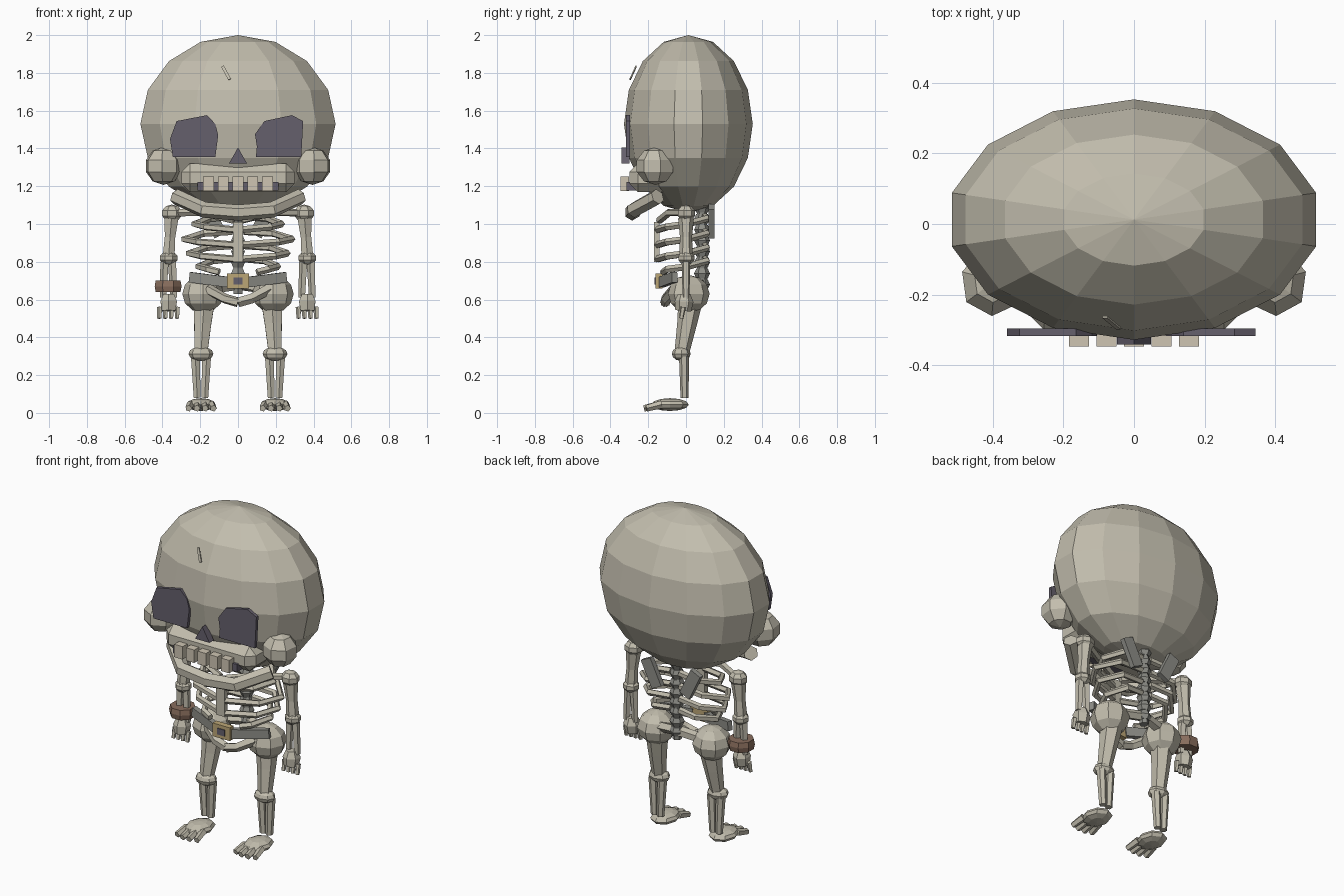
import bpy, bmesh, math
from mathutils import Vector, Matrix

if "Cube" in bpy.data.objects:
    bpy.data.objects.remove(bpy.data.objects["Cube"])


def mat(name, r, g, b):
    m = bpy.data.materials.new(name)
    m.diffuse_color = (r, g, b, 1)
    m.use_nodes = True
    m.node_tree.nodes["Principled BSDF"].inputs["Base Color"].default_value = m.diffuse_color
    return m


BONE = mat("bone", 0.54, 0.51, 0.42)
TOOTH = mat("tooth ivory", 0.62, 0.56, 0.45)
GREY = mat("grey bone", 0.27, 0.27, 0.245)
DARK = mat("dark violet", 0.13, 0.115, 0.15)
BROWN = mat("brown leather", 0.25, 0.155, 0.11)
BRASS = mat("brass", 0.50, 0.38, 0.18)


def finish(name, bm, material):
    bmesh.ops.recalc_face_normals(bm, faces=bm.faces)
    me = bpy.data.meshes.new(name)
    bm.to_mesh(me)
    bm.free()
    me.materials.append(material)
    ob = bpy.data.objects.new(name, me)
    bpy.context.collection.objects.link(ob)
    return ob


def ball(name, c, r, seg=8, rings=6, material=BONE, turn=0.0):
    bm = bmesh.new()
    bmesh.ops.create_uvsphere(bm, u_segments=seg, v_segments=rings, radius=1)
    M = Matrix.Translation(c) @ Matrix.Rotation(turn, 4, 'Z') @ Matrix.Diagonal((*r, 1))
    bmesh.ops.transform(bm, matrix=M, verts=bm.verts)
    return finish(name, bm, material)


def box(name, c, size, material=BONE, rot=(0, 0, 0), bevel=0.0):
    bm = bmesh.new()
    bmesh.ops.create_cube(bm, size=1)
    bmesh.ops.scale(bm, vec=size, verts=bm.verts)
    if bevel:
        bmesh.ops.bevel(bm, geom=bm.edges[:], offset=bevel, segments=1, affect='EDGES')
    R = Matrix.Rotation(rot[2], 4, 'Z') @ Matrix.Rotation(rot[1], 4, 'Y') @ Matrix.Rotation(rot[0], 4, 'X')
    bmesh.ops.transform(bm, matrix=Matrix.Translation(c) @ R, verts=bm.verts)
    return finish(name, bm, material)


def tube(name, pts, radii, sides=6, material=BONE):
    """Bone swept along a path, with one radius per point."""
    pts = [Vector(p) for p in pts]
    if not isinstance(radii, (list, tuple)):
        radii = [radii] * len(pts)
    bm, rows = bmesh.new(), []
    for i, p in enumerate(pts):
        d = (pts[min(i + 1, len(pts) - 1)] - pts[max(i - 1, 0)]).normalized()
        ref = Vector((0, 1, 0)) if abs(d.z) > 0.7 else Vector((0, 0, 1))
        u = d.cross(ref).normalized()
        v = d.cross(u)
        rows.append([bm.verts.new(p + radii[i] * (u * math.cos(a) + v * math.sin(a)))
                     for a in (math.tau * (k + 0.5) / sides for k in range(sides))])
    for a, b in zip(rows, rows[1:]):
        for k in range(sides):
            bm.faces.new((a[k], a[(k + 1) % sides], b[(k + 1) % sides], b[k]))
    bm.faces.new(rows[0])
    bm.faces.new(rows[-1])
    return finish(name, bm, material)


def plate(name, outline, y0, y1, material):
    """Front-facing xz outline given thickness along y."""
    bm = bmesh.new()
    f = bm.faces.new([bm.verts.new((x, y0, z)) for x, z in outline])
    ext = bmesh.ops.extrude_face_region(bm, geom=[f])
    moved = [v for v in ext["geom"] if isinstance(v, bmesh.types.BMVert)]
    bmesh.ops.translate(bm, vec=(0, y1 - y0, 0), verts=moved)
    return finish(name, bm, material)


# Head
ball("skull", (0, 0.0125, 1.53), (0.53, 0.341, 0.47), 14, 8)
box("upper_jaw", (0, -0.17, 1.245), (0.60, 0.26, 0.15), bevel=0.045)
plate("eye_socket_left", [(-0.36, 1.45), (-0.325, 1.545), (-0.165, 1.576), (-0.12, 1.53),
                          (-0.105, 1.47), (-0.12, 1.354), (-0.345, 1.354)], -0.317, -0.297, DARK)
plate("eye_socket_right", [(0.345, 1.545), (0.335, 1.354), (0.095, 1.354), (0.10, 1.41),
                           (0.09, 1.475), (0.14, 1.545), (0.285, 1.576)], -0.317, -0.297, DARK)
plate("nose_hole", [(-0.048, 1.32), (0.048, 1.32), (0, 1.405)], -0.342, -0.30, DARK)
box("mouth_gap", (0, -0.29, 1.20), (0.43, 0.05, 0.045), DARK)
for i in range(5):
    box("tooth", ((i - 2) * 0.078, -0.325, 1.213), (0.056, 0.045, 0.078), TOOTH)
box("forehead_crack", (-0.063, -0.28, 1.80), (0.016, 0.006, 0.085), BONE, (-0.38, -0.5, 0))
tube("lower_jaw", [(-0.33, -0.15, 1.145), (-0.18, -0.275, 1.075), (0, -0.285, 1.06),
                   (0.18, -0.275, 1.075), (0.33, -0.15, 1.145)], 0.042)

# Spine, breastbone and tail of the spine
for i in range(8):
    z = 0.68 + i * 0.058
    tube("vertebra", [(0, 0.085, z - 0.026), (0, 0.085, z), (0, 0.085, z + 0.026)],
         [0.03, 0.042, 0.03], 6, GREY)
tube("spine_core", [(0, 0.085, 0.63), (0, 0.085, 1.14)], 0.026, 6, GREY)
box("breastbone", (0, -0.155, 0.905), (0.054, 0.03, 0.21))

for s, side in ((-1, "left"), (1, "right")):
    ball("cheek_" + side, (s * 0.395, -0.16, 1.307), (0.10, 0.108, 0.10), 7, 5, turn=s * 0.5)

    # Ribs sloping down to the front
    for w, z in ((0.23, 1.0), (0.285, 0.92), (0.26, 0.845), (0.21, 0.775)):
        front_y = -0.15 if z > 0.8 else -0.12
        front_x = 0.02 if z > 0.8 else 0.10
        tube("rib_" + side, [(s * 0.03, 0.10, z + 0.04), (s * w * 0.65, 0.11, z + 0.03),
                             (s * w, 0.01, z), (s * w * 0.75, -0.10, z - 0.015),
                             (s * front_x, front_y, z - 0.03)], 0.019, 5)
    box("shoulder_blade_" + side, (s * 0.13, 0.135, 1.015), (0.07, 0.03, 0.17), GREY, (0, s * 0.45, 0))
    tube("collarbone_" + side, [(s * 0.02, -0.14, 1.02), (s * 0.18, -0.09, 1.06), (s * 0.34, 0, 1.06)], 0.02, 5)

    # Arm
    ball("shoulder_" + side, (s * 0.35, 0, 1.057), (0.056, 0.05, 0.046), 7, 5)
    tube("upper_arm_" + side, [(s * 0.352, 0, 1.03), (s * 0.36, 0, 0.93), (s * 0.367, 0, 0.83)],
         [0.042, 0.032, 0.036])
    ball("elbow_" + side, (s * 0.367, 0, 0.82), (0.05, 0.047, 0.037), 7, 5)
    for k in (-1, 1):
        tube("forearm_" + side, [(s * 0.367 + k * 0.02, 0, 0.80), (s * 0.367 + k * 0.028, 0, 0.61)],
             [0.024, 0.019], 5)
    tube("hand_" + side, [(s * 0.367, -0.01, 0.63), (s * 0.367, -0.01, 0.59), (s * 0.367, -0.015, 0.54)],
         [0.032, 0.05, 0.042])
    for k in range(4):
        x = s * 0.367 + (k - 1.5) * 0.031
        tube("finger_" + side, [(x, -0.015, 0.56), (x * 1.005, -0.025, 0.50)], [0.015, 0.012], 5)

    # Pelvis
    ball("hip_" + side, (s * 0.185, 0.015, 0.63), (0.11, 0.11, 0.10), 8, 6)
    tube("pubic_bone_" + side, [(s * 0.16, -0.06, 0.655), (s * 0.07, -0.105, 0.605), (0, -0.11, 0.585)],
         [0.03, 0.027, 0.027], 5)
    box("belt_" + side, (s * 0.15, -0.095, 0.705), (0.22, 0.03, 0.055), GREY, (0, -s * 0.12, s * 0.33))
    tube("pelvis_rim_" + side, [(0, 0.085, 0.68), (s * 0.14, 0.06, 0.66)], 0.03, 5)

    # Leg
    tube("thigh_" + side, [(s * 0.18, 0.02, 0.57), (s * 0.187, 0.005, 0.47), (s * 0.195, -0.02, 0.33)],
         [0.062, 0.052, 0.04])
    ball("knee_" + side, (s * 0.196, -0.025, 0.313), (0.066, 0.05, 0.038), 8, 6)
    for k in (-1, 1):
        tube("shin_" + side, [(s * 0.196 + k * 0.03, -0.01, 0.30), (s * 0.196 + k * 0.02, -0.008, 0.08)],
             [0.027, 0.021], 6)

    # Foot
    ball("foot_" + side, (s * 0.196, -0.085, 0.044), (0.078, 0.10, 0.034), 8, 6)
    for k in range(4):
        t = k - 1.5
        tube("toe_" + side, [(s * 0.196 + t * 0.036, -0.13, 0.045),
                             (s * 0.196 + t * 0.044, -0.228 + abs(t) * 0.012, 0.024)], [0.022, 0.018], 5)

# Wrist cuff
tube("wrist_cuff", [(-0.37, 0, 0.64), (-0.37, 0, 0.67), (-0.37, 0, 0.70)], [0.071, 0.077, 0.071], 8, BROWN)

# Belt buckle
box("belt_buckle", (0, -0.143, 0.698), (0.115, 0.035, 0.08), BRASS)
box("buckle_inset", (0, -0.162, 0.698), (0.05, 0.008, 0.038), DARK)
